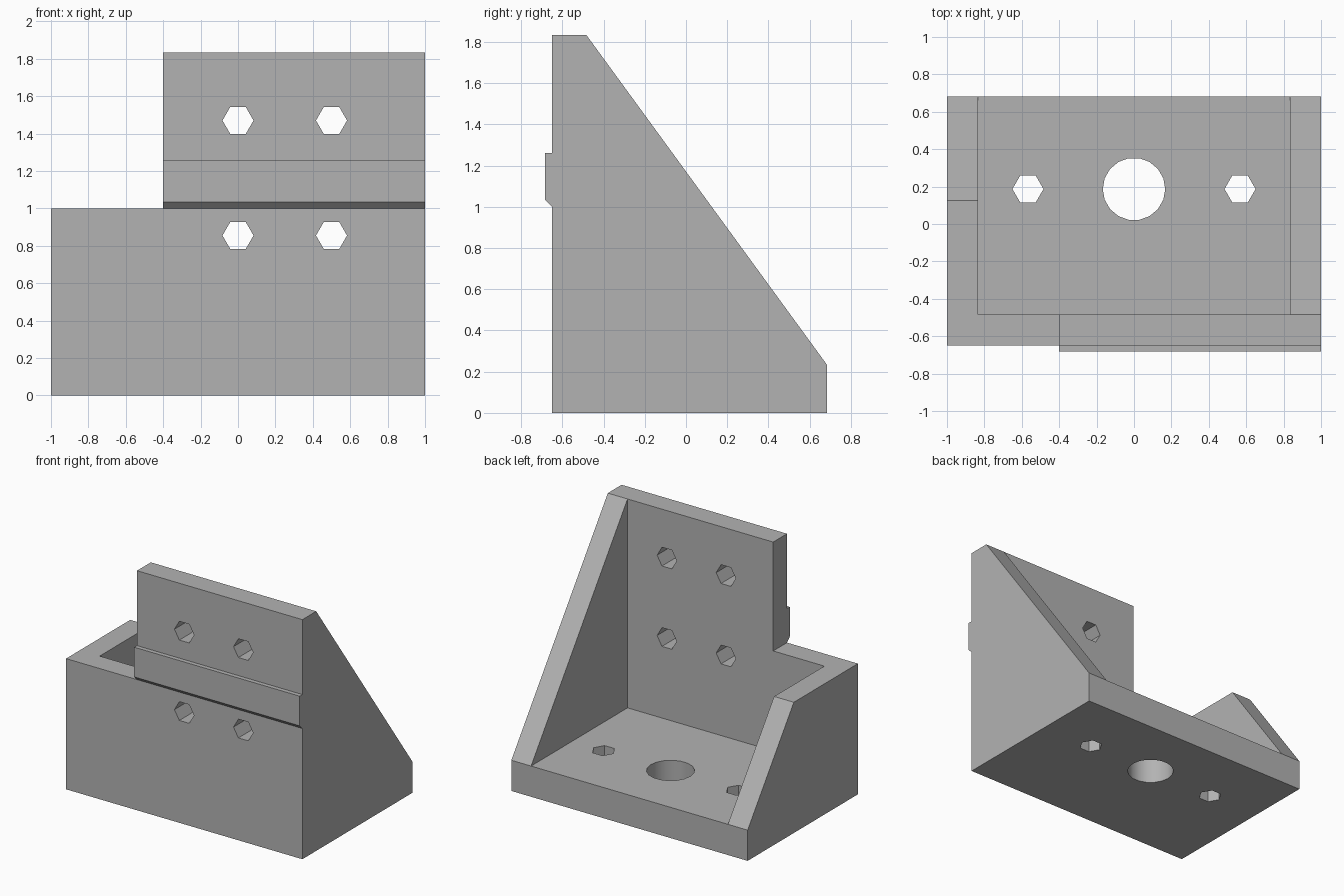
import bpy, bmesh, math
from mathutils import Matrix

cube = bpy.data.objects.get("Cube")
if cube:
    bpy.data.objects.remove(cube, do_unlink=True)

grey = bpy.data.materials.new("plain grey")
grey.use_nodes = True
colour = (0.45, 0.45, 0.45, 1)
grey.diffuse_color = colour
grey.node_tree.nodes["Principled BSDF"].inputs["Base Color"].default_value = colour

WALL = 0.167
FLOOR = 0.235
FRONT, BACK = -0.65, 0.683
TOP = 1.833


def make_object(name, bm):
    bmesh.ops.recalc_face_normals(bm, faces=bm.faces)
    mesh = bpy.data.meshes.new(name)
    bm.to_mesh(mesh)
    bm.free()
    mesh.materials.append(grey)
    ob = bpy.data.objects.new(name, mesh)
    bpy.context.collection.objects.link(ob)
    return ob


def extrude_side_profile(name, points, half_width):
    """Extrude a (y, z) outline along x."""
    bm = bmesh.new()
    face = bm.faces.new([bm.verts.new((-half_width, y, z)) for y, z in points])
    new = bmesh.ops.extrude_face_region(bm, geom=[face])["geom"]
    verts = [v for v in new if isinstance(v, bmesh.types.BMVert)]
    bmesh.ops.translate(bm, verts=verts, vec=(2 * half_width, 0, 0))
    return make_object(name, bm)


def box(name, low, high):
    bm = bmesh.new()
    bmesh.ops.create_cube(bm, size=1)
    for v in bm.verts:
        v.co = [a if c < 0 else b for c, a, b in zip(v.co, low, high)]
    return make_object(name, bm)


def drill(name, centre, radius, sides, along_y=False):
    """Prism with a corner pointing along x."""
    bm = bmesh.new()
    bmesh.ops.create_cone(bm, cap_ends=True, segments=sides,
                          radius1=radius, radius2=radius, depth=0.6)
    spin = max(bm.verts, key=lambda v: v.co.x).co
    bmesh.ops.rotate(bm, verts=bm.verts,
                     matrix=Matrix.Rotation(-math.atan2(spin.y, spin.x), 3, 'Z'))
    if along_y:
        bmesh.ops.rotate(bm, verts=bm.verts, matrix=Matrix.Rotation(math.pi / 2, 3, 'X'))
    bmesh.ops.translate(bm, verts=bm.verts, vec=centre)
    return make_object(name, bm)


# Bracket body: wedge outline with the chamfered locating rib on its front
bracket = extrude_side_profile("angle_bracket", [
    (FRONT, 0), (BACK, 0), (BACK, FLOOR), (FRONT + WALL, TOP), (FRONT, TOP),
    (FRONT, 1.26), (-0.683, 1.26), (-0.683, 1.033), (FRONT, 1)], 1)

# Hollow between the side walls, and the notch in the tall right side
cutters = [
    box("cavity_cutter", (WALL - 1, FRONT + WALL, FLOOR), (1 - WALL, 2, 3)),
    box("notch_cutter", (-2, -2, 1), (-0.4, 2, 3)),
]

# Bolt holes through the front plate
for x in (0, 0.5):
    for z in (0.855, 1.47):
        cutters.append(drill("plate_hole_cutter", (x, FRONT + WALL / 2, z), 0.083, 6, True))

# Bolt holes and the large round hole through the floor
for x in (-0.567, 0.567):
    cutters.append(drill("floor_hole_cutter", (x, 0.187, 0.1), 0.083, 6))
cutters.append(drill("round_hole_cutter", (0, 0.187, 0.1), 0.167, 18))

# Cut everything and discard the helpers
bpy.ops.object.select_all(action='DESELECT')
bpy.context.view_layer.objects.active = bracket
bracket.select_set(True)
for cutter in cutters:
    cutter.hide_render = True
    mod = bracket.modifiers.new(cutter.name, 'BOOLEAN')
    mod.operation = 'DIFFERENCE'
    mod.solver = 'EXACT'
    mod.object = cutter
    bpy.ops.object.modifier_apply(modifier=mod.name)
    bpy.data.objects.remove(cutter, do_unlink=True)

bpy.ops.object.shade_smooth_by_angle(angle=math.radians(30))
